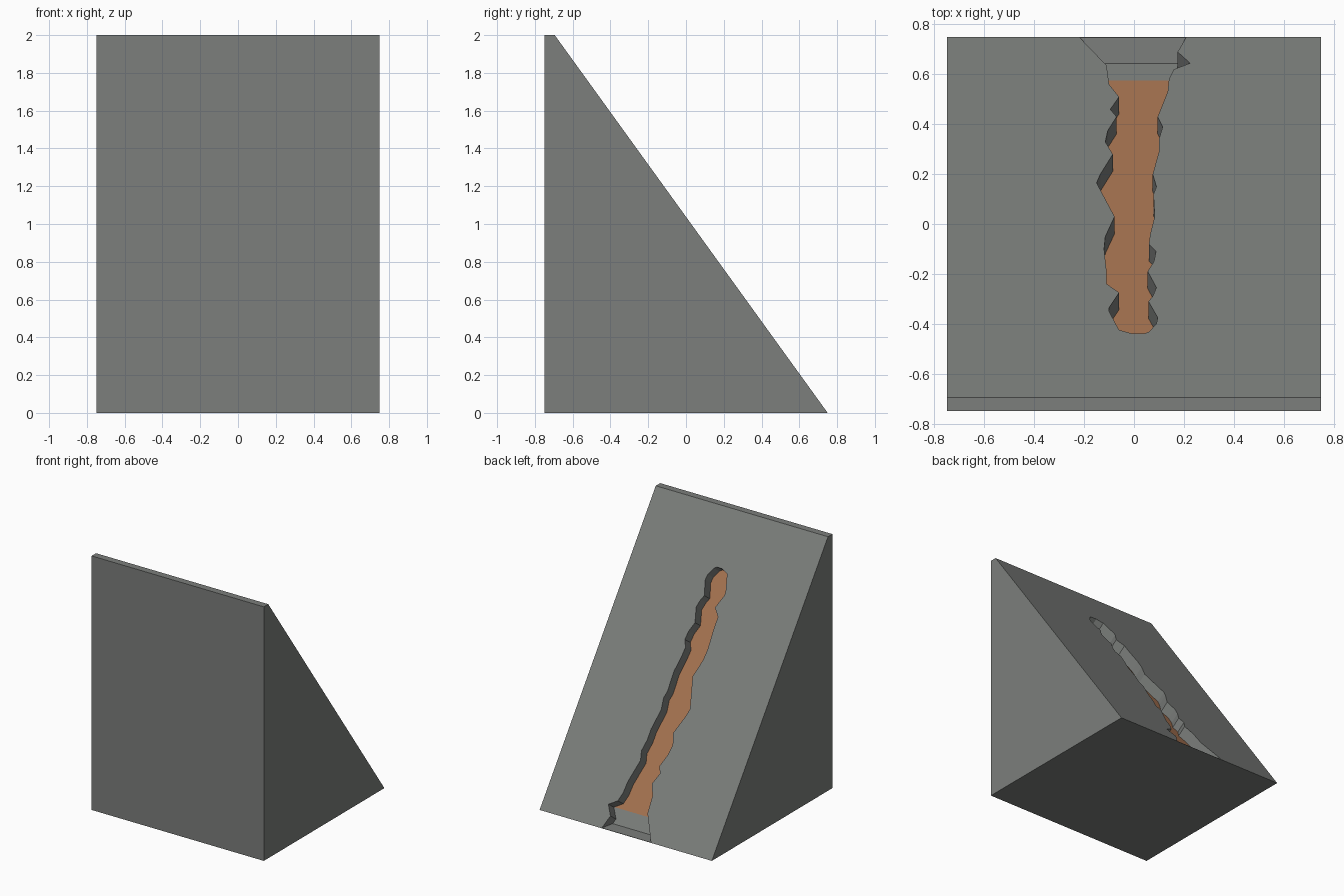
import bpy, bmesh
from mathutils import Vector

if "Cube" in bpy.data.objects:
    bpy.data.objects.remove(bpy.data.objects["Cube"])

TOP_Y, DEPTH = -0.695, 0.085
NORMAL = Vector((0, 2.0, 0.75 - TOP_Y)).normalized()


def slope_z(y):
    return (0.75 - y) * 2.0 / (0.75 - TOP_Y)


def material(name, rgb):
    m = bpy.data.materials.new(name)
    m.diffuse_color = (*rgb, 1)
    m.use_nodes = True
    m.node_tree.nodes["Principled BSDF"].inputs["Base Color"].default_value = m.diffuse_color
    return m


def prism(name, points, offset):
    """Closed solid from an outline swept along an offset."""
    bm = bmesh.new()
    face = bm.faces.new([bm.verts.new(p) for p in points])
    res = bmesh.ops.extrude_face_region(bm, geom=[face], use_keep_orig=True)
    verts = [v for v in res["geom"] if isinstance(v, bmesh.types.BMVert)]
    bmesh.ops.translate(bm, verts=verts, vec=offset)
    bmesh.ops.recalc_face_normals(bm, faces=bm.faces)
    mesh = bpy.data.meshes.new(name)
    bm.to_mesh(mesh)
    bm.free()
    ob = bpy.data.objects.new(name, mesh)
    bpy.context.collection.objects.link(ob)
    return ob


# Wedge body
wedge = prism("stone_wedge",
              [(-0.75, -0.75, 0), (-0.75, 0.75, 0), (-0.75, TOP_Y, 2), (-0.75, -0.75, 2)],
              Vector((1.5, 0, 0)))
wedge.data.materials.append(material("grey stone", (0.2, 0.21, 0.2)))
wedge.data.materials.append(material("brown earth", (0.38, 0.17, 0.08)))

# Jagged channel rim, as seen from above (x, y)
right = [(.228, .80), (.21, .75), (.175, .69), (.225, .645), (.16, .62), (.14, .58),
         (.135, .53), (.095, .43), (.115, .39), (.1, .34), (.1, .29), (.075, .2),
         (.09, .15), (.078, .12), (.083, .03), (.065, -.04), (.06, -.08), (.088, -.11),
         (.08, -.15), (.055, -.19), (.09, -.255), (.075, -.29), (.058, -.31),
         (.095, -.375), (.09, -.40), (.06, -.432), (.04, -.44)]
left = [(-.005, -.44), (-.06, -.425), (-.1, -.35), (-.1, -.335), (-.06, -.275),
        (-.11, -.24), (-.11, -.19), (-.12, -.1), (-.115, -.05), (-.078, .03),
        (-.15, .165), (-.135, .2), (-.085, .28), (-.115, .33), (-.105, .375),
        (-.07, .43), (-.095, .46), (-.06, .51), (-.1, .56), (-.11, .636),
        (-.22, .75), (-.268, .80)]
rim = [Vector((x, y, slope_z(y))) + NORMAL * 0.1 for x, y in right + left]
cutter = prism("channel_cutter", rim, -NORMAL * (0.1 + DEPTH))
cutter.hide_render = True

# Keep the cutter just above the underside
bm = bmesh.new()
bm.from_mesh(cutter.data)
cut = bmesh.ops.bisect_plane(bm, geom=bm.verts[:] + bm.edges[:] + bm.faces[:],
                             plane_co=(0, 0, 0.002), plane_no=(0, 0, 1), clear_inner=True)
bmesh.ops.holes_fill(bm, edges=[e for e in bm.edges if e.is_boundary])
bmesh.ops.recalc_face_normals(bm, faces=bm.faces)
bm.to_mesh(cutter.data)
bm.free()

# Carve the channel
mod = wedge.modifiers.new("channel", 'BOOLEAN')
mod.operation, mod.solver, mod.object = 'DIFFERENCE', 'EXACT', cutter
bpy.context.view_layer.objects.active = wedge
wedge.select_set(True)
bpy.ops.object.modifier_apply(modifier=mod.name)
bpy.data.objects.remove(cutter)

# Paint the channel floor brown above the apron
bm = bmesh.new()
bm.from_mesh(wedge.data)


def floor_faces():
    plane = Vector((0, 0.75, 0)).dot(NORMAL) - DEPTH
    return [f for f in bm.faces if f.normal.dot(NORMAL) > 0.999
            and abs(f.verts[0].co.dot(NORMAL) - plane) < 0.01]


faces = floor_faces()
geom = faces + list({e for f in faces for e in f.edges}) + list({v for f in faces for v in f.verts})
bmesh.ops.bisect_plane(bm, geom=geom, plane_co=(0, 0.575, 0), plane_no=(0, 1, 0))
for f in bm.faces:
    f.material_index = 0
    f.smooth = False
for f in floor_faces():
    if f.calc_center_median().y < 0.575 and max(v.co.y for v in f.verts) < 0.58:
        f.material_index = 1
bm.to_mesh(wedge.data)
bm.free()
